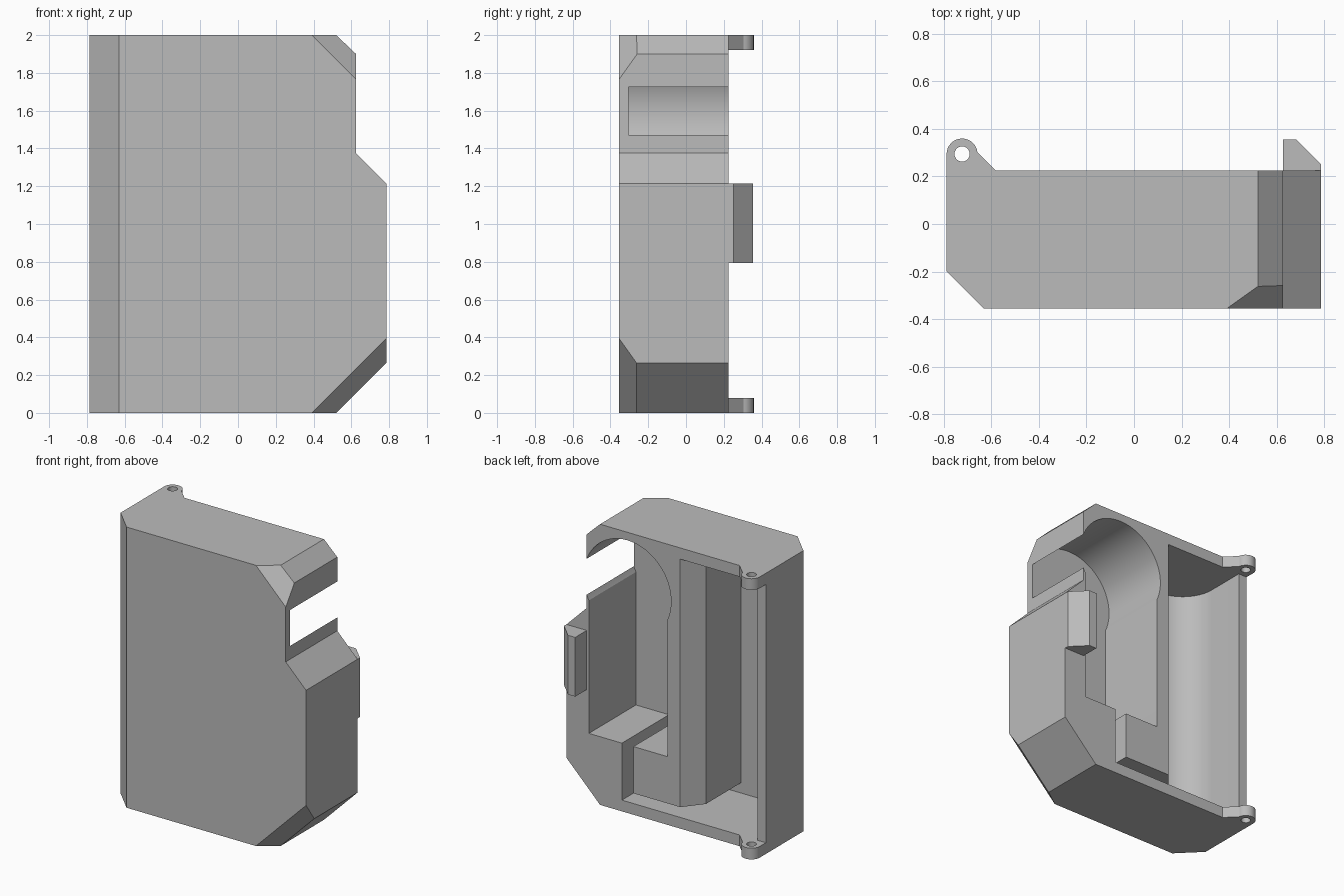
import bpy, bmesh, math
from mathutils import Vector

old = bpy.data.objects.get("Cube")
if old:
    bpy.data.objects.remove(old, do_unlink=True)

grey = bpy.data.materials.new("plain grey")
grey.use_nodes = True
colour = (0.5, 0.5, 0.5, 1)
grey.diffuse_color = colour
grey.node_tree.nodes["Principled BSDF"].inputs["Base Color"].default_value = colour


def arc(cx, cy, r, start, end, steps):
    """Points on an arc, angles in degrees."""
    angles = [math.radians(start + (end - start) * i / steps) for i in range(steps + 1)]
    return [(cx + r * math.cos(a), cy + r * math.sin(a)) for a in angles]


def prism(name, profile, axis, low, high, planes=()):
    """Extrude a profile along y or z, then trim it with planes (point, outward normal)."""
    def place(p, h):
        return (p[0], h, p[1]) if axis == "y" else (p[0], p[1], h)
    bm = bmesh.new()
    face = bm.faces.new([bm.verts.new(place(p, low)) for p in profile])
    out = bmesh.ops.extrude_face_region(bm, geom=[face])
    moved = [v for v in out["geom"] if isinstance(v, bmesh.types.BMVert)]
    bmesh.ops.translate(bm, verts=moved, vec=place((0, 0), high - low))
    for point, normal in planes:
        cut = bmesh.ops.bisect_plane(bm, geom=bm.verts[:] + bm.edges[:] + bm.faces[:],
                                     plane_co=point, plane_no=normal, clear_outer=True)
        edges = [e for e in cut["geom_cut"] if isinstance(e, bmesh.types.BMEdge)]
        bmesh.ops.holes_fill(bm, edges=edges, sides=0)
    bmesh.ops.recalc_face_normals(bm, faces=bm.faces)
    mesh = bpy.data.meshes.new(name)
    bm.to_mesh(mesh)
    bm.free()
    mesh.materials.append(grey)
    ob = bpy.data.objects.new(name, mesh)
    bpy.context.collection.objects.link(ob)
    return ob


def select(ob):
    bpy.ops.object.select_all(action="DESELECT")
    ob.select_set(True)
    bpy.context.view_layer.objects.active = ob


def carve(ob, cutter):
    """Subtract a cutter and discard it."""
    cutter.hide_render = True
    mod = ob.modifiers.new("carve", "BOOLEAN")
    mod.operation, mod.solver, mod.object = "DIFFERENCE", "EXACT", cutter
    select(ob)
    bpy.ops.object.modifier_apply(modifier=mod.name)
    bpy.data.objects.remove(cutter, do_unlink=True)


def smooth(ob):
    select(ob)
    bpy.ops.object.shade_smooth_by_angle(angle=math.radians(25))


FRONT, BACK, FLOOR, WALL, TOP = -0.355, 0.225, -0.305, 0.08, 2.0
LEFT, RIGHT, SHOULDER = -0.787, 0.785, 0.625


def corner_plane(a, b, c):
    """Plane through three points, facing away from the body middle."""
    a, b, c = Vector(a), Vector(b), Vector(c)
    n = (b - a).cross(c - a).normalized()
    return a, (n if n.dot(a - Vector((0, 0, 1))) > 0 else -n)


# Outer body with bevelled front corners and long front edge
outline = [(LEFT, 0), (0.52, 0), (RIGHT, 0.265), (RIGHT, 1.215), (SHOULDER, 1.375),
           (SHOULDER, 1.9), (0.52, TOP), (LEFT, TOP)]
trims = [
    ((-0.63, FRONT, 0), (-1, -1, 0)),
    corner_plane((0.39, FRONT, 0), (RIGHT, FRONT, 0.395), (0.52, -0.262, 0)),
    corner_plane((0.39, FRONT, TOP), (SHOULDER, FRONT, 1.765), (0.52, -0.262, TOP)),
]
body = prism("housing_body", outline, "y", FRONT, BACK, trims)

# Round pocket breaking through the side wall
carve(body, prism("round_cutter", arc(0.305, 1.598, 0.345, 0, 355, 71), "y", FLOOR, 0.4))

# Rectangular pocket below the round one
carve(body, prism("box_cutter", [(-0.01, 0.486), (0.608, 0.486), (0.608, 1.6), (-0.01, 1.6)],
                  "y", FLOOR, 0.4))

# Long side pocket with a rounded inner corner and a flared lip
side = [(-0.032, 0.325), (-0.112, BACK), (-0.22, 0.09), (-0.22, FLOOR)]
side += arc(-0.47, -0.055, 0.25, 270, 180, 20) + [(-0.72, 0.325)]
carve(body, prism("side_cutter", side, "z", WALL, TOP - WALL))

# Bent channel joining the two pockets
channel = [(0.348, WALL), (0.348, 0.6), (0.257, 0.6), (0.257, 0.153), (-0.3, 0.153), (-0.3, WALL)]
carve(body, prism("channel_cutter", channel, "y", FLOOR, 0.4))
smooth(body)

# Hinge lugs with pin holes at both ends
lug = [(-0.58, BACK), (-0.659, 0.304)] + arc(-0.722, 0.294, 0.065, 9, 180, 16) + [(LEFT, BACK)]
for name, low in (("lower_hinge_lug", 0), ("upper_hinge_lug", TOP - WALL)):
    ob = prism(name, lug, "z", low, low + WALL)
    carve(ob, prism("pin_cutter", arc(-0.722, 0.294, 0.032, 0, 345, 23), "z", low - 0.1, low + 0.2))
    smooth(ob)

# Closing catch on the opposite edge
catch = [(SHOULDER, BACK), (RIGHT, BACK), (RIGHT, 0.252), (0.682, 0.355), (SHOULDER, 0.355)]
prism("closing_catch", catch, "z", 0.793, 1.215)
